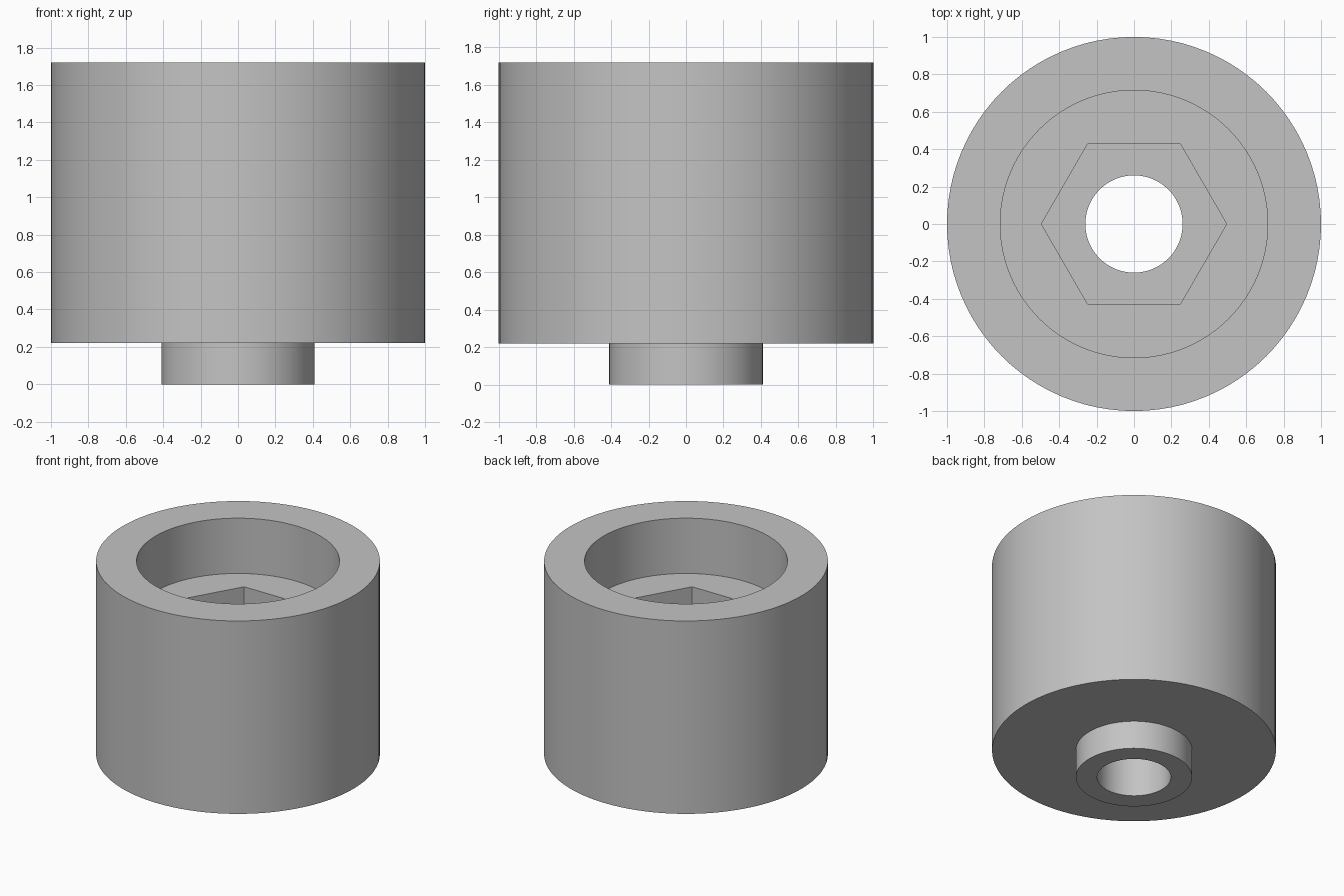
import bpy
import bmesh
from math import cos, sin, tau, radians

cube = bpy.data.objects.get("Cube")
if cube:
    bpy.data.objects.remove(cube, do_unlink=True)

SIDES = 96
HEX = 6

# Single grey plastic
grey = bpy.data.materials.new("light grey plastic")
grey.use_nodes = True
colour = (0.55, 0.55, 0.55, 1)
grey.diffuse_color = colour
grey.node_tree.nodes["Principled BSDF"].inputs["Base Color"].default_value = colour

# Closed section: (radius, height, sides), outside upwards then down the bore
section = [
    (0.41, 0.0, SIDES),    # spigot foot
    (0.41, 0.22, SIDES),   # spigot meets body
    (1.0, 0.22, SIDES),    # body underside
    (1.0, 1.72, SIDES),    # body rim
    (0.715, 1.72, SIDES),  # bearing seat mouth
    (0.715, 1.29, SIDES),  # bearing seat floor
    (0.495, 1.29, HEX),    # nut pocket mouth
    (0.495, 0.86, HEX),    # nut pocket floor
    (0.26, 0.86, SIDES),   # through hole top
    (0.26, 0.0, SIDES),    # through hole bottom
]

bm = bmesh.new()


def ring(radius, height, sides):
    """Closed loop of edges around the z axis."""
    verts = [bm.verts.new((radius * cos(tau * i / sides),
                           radius * sin(tau * i / sides), height))
             for i in range(sides)]
    edges = [bm.edges.new((verts[i - 1], verts[i])) for i in range(sides)]
    return verts, edges


rings = [ring(*level) for level in section]
for k in range(len(section)):
    (va, ea), (vb, eb) = rings[k - 1], rings[k]
    if len(va) == len(vb):
        # Walls and round shoulders
        for i in range(len(va)):
            bm.faces.new((va[i - 1], va[i], vb[i], vb[i - 1]))
    else:
        # Flat floors between a circle and the hexagon
        bmesh.ops.triangle_fill(bm, edges=ea + eb, use_beauty=True,
                                normal=(0, 0, 1))

bmesh.ops.recalc_face_normals(bm, faces=bm.faces[:])
mesh = bpy.data.meshes.new("bearing_holder")
bm.to_mesh(mesh)
bm.free()
mesh.materials.append(grey)

holder = bpy.data.objects.new("bearing_holder", mesh)
bpy.context.collection.objects.link(holder)
bpy.context.view_layer.objects.active = holder
holder.select_set(True)
bpy.ops.object.shade_smooth_by_angle(angle=radians(30))
